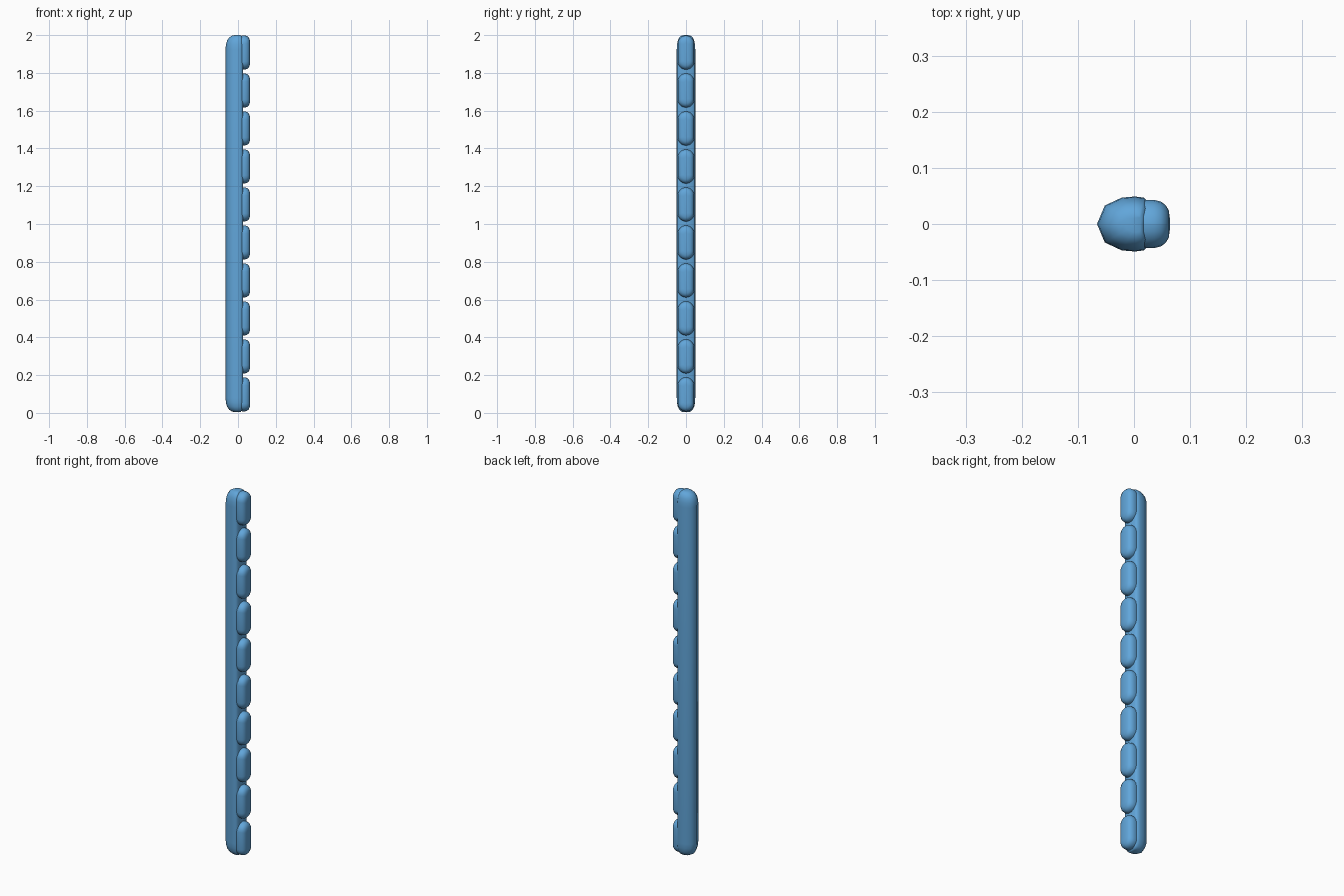
import bpy, bmesh, math
from mathutils import Vector

if "Cube" in bpy.data.objects:
    bpy.data.objects.remove(bpy.data.objects["Cube"])

blue = bpy.data.materials.new("sky_blue")
blue.diffuse_color = (0.12, 0.38, 0.70, 1)
blue.use_nodes = True
blue.node_tree.nodes["Principled BSDF"].inputs["Base Color"].default_value = blue.diffuse_color


def loft(name, rings):
    """Skin a stack of equal-length rings and cap both ends."""
    bm = bmesh.new()
    rows = [[bm.verts.new(p) for p in ring] for ring in rings]
    n = len(rows[0])
    for a, b in zip(rows, rows[1:]):
        for i in range(n):
            j = (i + 1) % n
            bm.faces.new((a[i], a[j], b[j], b[i]))
    bm.faces.new(rows[0][::-1])
    bm.faces.new(rows[-1])
    bmesh.ops.recalc_face_normals(bm, faces=bm.faces)
    mesh = bpy.data.meshes.new(name)
    bm.to_mesh(mesh)
    bm.free()
    mesh.materials.append(blue)
    obj = bpy.data.objects.new(name, mesh)
    bpy.context.collection.objects.link(obj)
    for o in bpy.context.selected_objects:
        o.select_set(False)
    obj.select_set(True)
    bpy.context.view_layer.objects.active = obj
    bpy.ops.object.shade_smooth_by_angle(angle=math.radians(50))
    return obj


# Long bar: faceted round back, flatter front edge, rounded ends
half = [(-0.052, 0.033), (-0.022, 0.047), (0.002, 0.049), (0.018, 0.047), (0.026, 0.038)]
section = [(-0.066, 0)] + half + [(0.027, 0)] + [(x, -y) for x, y in reversed(half)]
ends = [(0.0, 0.30), (0.003, 0.50), (0.012, 0.72), (0.028, 0.88), (0.05, 0.97), (0.075, 1.0)]
stations = [(0.004 + z, s) for z, s in ends] + [(2.0 - z, s) for z, s in reversed(ends)]
loft("bar", [[(0.005 + (x - 0.005) * s, y * s, z) for x, y in section] for z, s in stations])


# Rounded tooth: stadium outline that shrinks toward its outer face
def outline(x, hy, hz, cz, steps=5):
    r = hy * 0.98
    pts = []
    for sy, sz, start in ((1, 1, 0), (-1, 1, 90), (-1, -1, 180), (1, -1, 270)):
        for k in range(steps + 1):
            a = math.radians(start + 90 * k / steps)
            pts.append(Vector((x, sy * (hy - r) + r * math.cos(a),
                               cz + sz * (hz - r) + r * math.sin(a))))
    return pts


layers = [(0.010, 0.040, 0.086), (0.022, 0.043, 0.090), (0.036, 0.043, 0.090),
          (0.048, 0.040, 0.087), (0.057, 0.033, 0.079), (0.062, 0.024, 0.068),
          (0.064, 0.010, 0.052)]
for i in range(10):
    cz = 0.098 + i * 0.2011
    loft(f"tooth_{i + 1}", [outline(x, hy, hz, cz) for x, hy, hz in layers])
